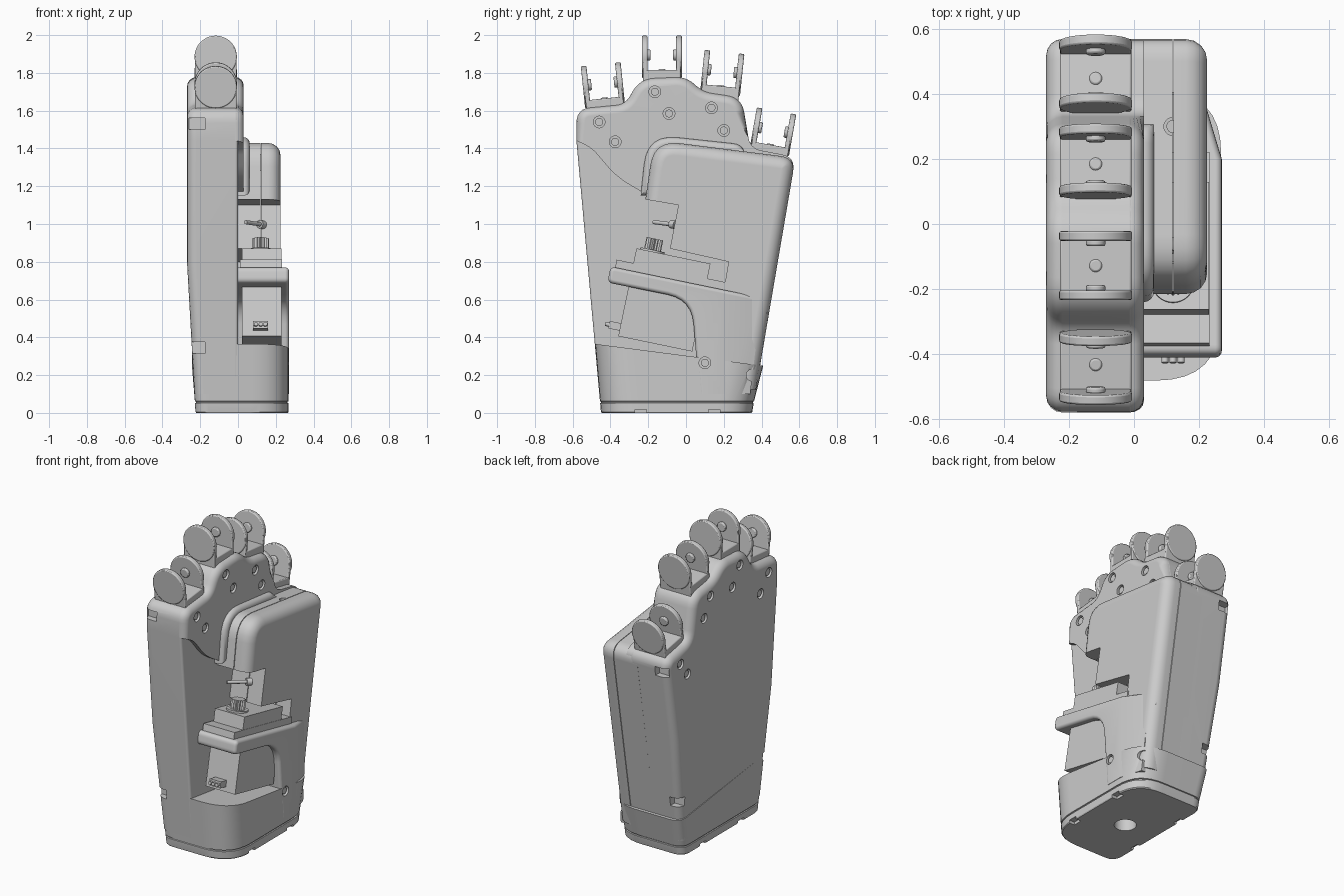
import bpy, bmesh, math
from mathutils import Vector, Matrix

cube = bpy.data.objects.get("Cube")
if cube:
    bpy.data.objects.remove(cube, do_unlink=True)

grey = bpy.data.materials.new("plain_grey")
grey.use_nodes = True
grey.diffuse_color = (0.6, 0.6, 0.6, 1)
grey.node_tree.nodes["Principled BSDF"].inputs["Base Color"].default_value = (0.6, 0.6, 0.6, 1)


def smooth(obj):
    obj.data.shade_smooth()
    obj.data.set_sharp_from_angle(angle=math.radians(32))
    obj.modifiers.new("Normals", 'WEIGHTED_NORMAL').keep_sharp = True


def finish(bm, name, shade=True):
    bmesh.ops.recalc_face_normals(bm, faces=bm.faces)
    mesh = bpy.data.meshes.new(name)
    bm.to_mesh(mesh)
    bm.free()
    mesh.materials.append(grey)
    obj = bpy.data.objects.new(name, mesh)
    bpy.context.collection.objects.link(obj)
    if shade:
        smooth(obj)
    return obj


def add_cyl(bm, p, q, r, n=24):
    p, q = Vector(p), Vector(q)
    turn = (q - p).to_track_quat('Z', 'Y').to_matrix().to_4x4()
    return bmesh.ops.create_cone(bm, cap_ends=True, segments=n, radius1=r, radius2=r,
                                 depth=(q - p).length,
                                 matrix=Matrix.Translation((p + q) / 2) @ turn)["verts"]


def add_box(bm, lo, hi):
    lo, hi = Vector(lo), Vector(hi)
    bmesh.ops.create_cube(bm, size=1, matrix=Matrix.Translation((lo + hi) / 2)
                          @ Matrix.Diagonal((*(hi - lo), 1)))


def slice_mesh(bm, co, no):
    bmesh.ops.bisect_plane(bm, geom=bm.verts[:] + bm.edges[:] + bm.faces[:],
                           plane_co=co, plane_no=no)


def round_corners(points, steps=6):
    """Outline of (a, b, cut): each corner becomes a curve starting cut away from it."""
    out = []
    for i, (a, b, cut) in enumerate(points):
        p = Vector((a, b))
        if not cut:
            out.append(p)
            continue
        before = Vector(points[i - 1][:2])
        after = Vector(points[(i + 1) % len(points)][:2])
        s = p + (before - p).normalized() * cut
        e = p + (after - p).normalized() * cut
        for k in range(steps + 1):
            t = k / steps
            out.append(s * (1 - t) ** 2 + p * 2 * t * (1 - t) + e * t * t)
    return out


def prism(outline, x0, x1, rim0=0, rim1=0, rule=lambda y, z: True):
    """Extrude a y-z outline along x and round the rims where the rule holds."""
    bm = bmesh.new()
    pts = round_corners(outline)
    face = bm.faces.new([bm.verts.new((x0, p.x, p.y)) for p in pts])
    new = bmesh.ops.extrude_face_region(bm, geom=[face], use_keep_orig=True)["geom"]
    for v in new:
        if isinstance(v, bmesh.types.BMVert):
            v.co.x = x1
    bmesh.ops.recalc_face_normals(bm, faces=bm.faces)
    for x, width in ((x0, rim0), (x1, rim1)):
        if width:
            rim = []
            for e in bm.edges:
                mid = (e.verts[0].co + e.verts[1].co) / 2
                if all(abs(v.co.x - x) < 1e-5 for v in e.verts) and rule(mid.y, mid.z):
                    rim.append(e)
            bmesh.ops.bevel(bm, geom=rim, offset=width, segments=4, profile=0.5,
                            affect='EDGES', clamp_overlap=False)
    return bm


# Palm slab, its back leaning in toward the wrist
knuckle_line = [(-0.58, 1.61, 0.075), (-0.32, 1.635, 0.05), (-0.245, 1.77, 0.08),
                (0, 1.78, 0.06), (0.09, 1.7, 0.05), (0.295, 1.67, 0.08),
                (0.34, 1.4, 0.06), (0.58, 1.355, 0.075)]
bm = prism([(-0.459, 0.1, 0), (-0.58, 1.44, 0)] + knuckle_line + [(0.367, 0.1, 0)],
           -0.27, 0, 0.05, 0.015, lambda y, z: z > 0.11)
slice_mesh(bm, (0, 0, 0.8), (0, 0, 1))
for v in bm.verts:
    if v.co.x < -0.1 and v.co.z < 0.8:
        v.co.x += 0.045 * (1 - v.co.z / 0.8)
palm = finish(bm, "palm", False)

# Thicker knuckle plate with a curved lower border
plate = [(-0.58, 1.44, 0), (-0.5, 1.405, 0.05), (-0.37, 1.25, 0.08), (-0.2, 1.15, 0),
         (0.3, 1.2, 0), (0.54, 1.2, 0)]
bm = prism(knuckle_line + plate[::-1], -0.1, 0.03, 0, 0.045, lambda y, z: z > 1.45)
knuckle_plate = finish(bm, "knuckle_plate", False)

# Soft step between the knuckle plate and the cover
step = [(-0.24, 1.15, 0), (-0.205, 1.475, 0.16), (0.31, 1.42, 0.06), (0.31, 1.2, 0)]
finish(prism(step, -0.05, 0.062, 0, 0.031, lambda y, z: y < 0.3 and z > 1.16), "cover_step")

# Wrist base: stacked rings with a seam groove and a sloping top
bm = bmesh.new()
rings = []
for z, inset in ((0, 0.004), (0.006, 0), (0.052, 0), (0.054, 0.006),
                 (0.06, 0.006), (0.062, 0), (0.35, 0)):
    back, front = -0.27 + 0.045 * (1 - z / 0.8) + inset, 0.268 - inset
    low, high = -0.45 - 0.09 * z + inset, 0.35 + 0.167 * z - inset
    ring = [bm.verts.new((p.x, p.y, z)) for p in round_corners(
        [(back, low, 0.07), (front, low, 0.2), (front, high, 0.19), (back, high, 0.07)], 8)]
    if z > 0.3:
        for v in ring:
            v.co.z = 0.365 - 0.13 * (v.co.y + 0.48)
    rings.append(ring)
for a, b in zip(rings, rings[1:]):
    for i in range(len(a)):
        bm.faces.new((a[i - 1], a[i], b[i], b[i - 1]))
bm.faces.new(rings[0])
bm.faces.new(rings[-1])
wrist_base = finish(bm, "wrist_base", False)

# Thumb-side cover in two shells with a thin seam between them
cover = [(-0.215, 1.13, 0), (-0.17, 1.445, 0.14), (0.58, 1.35, 0.08), (0.37, 0.12, 0),
         (0.12, 0.16, 0), (0.225, 0.8, 0), (-0.085, 0.87, 0), (-0.04, 1.1, 0)]
outer = lambda y, z: z > 1.135 or (y > 0.3 and z > 0.13)
cover_inner = finish(prism(cover, -0.05, 0.118), "cover_inner_shell", False)
cover_outer = finish(prism(cover, 0.122, 0.225, 0, 0.065, outer), "cover_outer_shell", False)

# Motor housing with an arched arm, sloping away toward the thumb side
housing_shape = [(-0.4, 0.775, 0.03), (-0.415, 0.69, 0.03), (0.03, 0.6, 0.13),
                 (0.07, 0.1, 0), (0.34, 0.1, 0), (0.4, 0.61, 0)]
bm = prism(housing_shape, -0.02, 0.27, 0, 0.02, lambda y, z: z > 0.11 and y < 0.35)
slice_mesh(bm, (0, 0.2, 0), (0, 1, 0))
for v in bm.verts:
    if v.co.y > 0.2 and v.co.x > 0.2:
        v.co.x -= 0.3 * (v.co.y - 0.2)
housing = finish(bm, "motor_housing", False)

# Screw positions as (x of surface, facing, y, z)
knuckle_screws = [(-0.46, 1.54), (-0.375, 1.435), (-0.165, 1.7), (-0.09, 1.585),
                  (0.135, 1.615), (0.2, 1.495)]
screws = [(0.03, 1, y, z) for y, z in knuckle_screws]
screws += [(-0.27, -1, y, z) for y, z in knuckle_screws + [(0.44, 1.29), (0.37, 1.2)]]
screws += [(0.225, 1, y, z) for y, z in ((-0.055, 1.175), (0.145, 1.235), (0.49, 1.28))]
screws += [(0.27, 1, 0.1, 0.265), (0.2, 1, 0.35, 0.2), (0.2, 1, 0.41, 0.53)]

# Cutter for screw holes, side pockets, cable hole and base notches
bm = bmesh.new()
for x, side, y, z in screws:
    add_cyl(bm, (x + side * 0.06, y, z), (x - side * 0.02, y, z), 0.031)
for y, z in ((-0.59, 1.53), (-0.485, 0.345), (0.57, 1.27), (0.415, 0.37)):
    add_box(bm, (-0.26, y - 0.05, z - 0.03), (-0.175, y + 0.05, z + 0.03))
add_cyl(bm, (0, -0.08, -0.05), (0, -0.08, 0.085), 0.065, 32)
add_cyl(bm, (0.12, 0.3, 1.3), (0.12, 0.3, 1.5), 0.028)
for y in (-0.24, 0.15):
    for x in (-0.23, 0.26):
        add_box(bm, (x - 0.03, y - 0.03, -0.02), (x + 0.03, y + 0.03, 0.018))
cutter = finish(bm, "hole_cutter", False)
cutter.hide_render = True
cutter.hide_set(True)

for obj in (palm, knuckle_plate, wrist_base, cover_inner, cover_outer, housing):
    mod = obj.modifiers.new("Holes", 'BOOLEAN')
    mod.operation, mod.solver, mod.object = 'DIFFERENCE', 'EXACT', cutter
    graph = bpy.context.evaluated_depsgraph_get()
    cut = bpy.data.meshes.new_from_object(obj.evaluated_get(graph))
    obj.modifiers.clear()
    # A sound cut always adds corners
    if len(cut.vertices) > len(obj.data.vertices):
        obj.data = cut
    smooth(obj)
bpy.data.objects.remove(cutter, do_unlink=True)

# Screw heads sunk in their holes
bm = bmesh.new()
for x, side, y, z in screws:
    add_cyl(bm, (x - side * 0.03, y, z), (x - side * 0.007, y, z), 0.021)
add_cyl(bm, (0.12, 0.3, 1.28), (0.12, 0.3, 1.37), 0.02)
finish(bm, "screw_heads")

# Finger joints: a pair of round tabs on a platform
joints = {"little": (-0.428, 1.62, 6), "middle": (-0.128, 1.77, 0),
          "index": (0.18, 1.685, -6), "thumb": (0.44, 1.375, -10)}
for finger, (y, z, lean) in joints.items():
    bm = bmesh.new()
    add_box(bm, (-0.11, -0.09, -0.06), (0.11, 0.09, 0.045))
    for s in (-1, 1):
        add_cyl(bm, (0, s * 0.076, 0.115), (0, s * 0.106, 0.115), 0.112, 48)
        near, far = sorted((s * 0.076, s * 0.1))
        add_box(bm, (-0.11, near, -0.06), (0.11, far, 0.115))
        add_cyl(bm, (0, s * 0.08, 0.125), (0, s * 0.06, 0.125), 0.03)
    add_cyl(bm, (0, 0, 0.03), (0, 0, 0.05), 0.02)
    joint = finish(bm, finger + "_finger_joint", False)
    joint.location = (-0.118, y, z)
    joint.rotation_euler.x = math.radians(lean)
    edge = joint.modifiers.new("Soft edges", 'BEVEL')
    edge.width, edge.segments, edge.angle_limit = 0.006, 2, math.radians(40)
    smooth(joint)

# Motor with mounting flange, raised top and toothed shaft
bm = bmesh.new()
add_box(bm, (0.02, -0.2, -0.26), (0.23, 0.2, 0.16))
add_box(bm, (0.01, -0.29, 0.09), (0.232, 0.31, 0.135))
add_box(bm, (0.02, -0.2, 0.15), (0.23, 0.2, 0.215))
add_cyl(bm, (0.12, -0.115, 0.2), (0.12, -0.115, 0.225), 0.065, 32)
for i, v in enumerate(add_cyl(bm, (0.12, -0.115, 0.2), (0.12, -0.115, 0.285), 0.045, 32)):
    if (i // 2) % 2:
        v.co.x = 0.12 + (v.co.x - 0.12) * 0.82
        v.co.y = -0.115 + (v.co.y + 0.115) * 0.82
add_box(bm, (0.08, -0.26, -0.23), (0.16, -0.19, -0.19))
for x in (0.095, 0.12, 0.145):
    add_cyl(bm, (x, -0.28, -0.21), (x, -0.2, -0.21), 0.011, 12)
motor = finish(bm, "motor")
motor.location = (0, -0.11, 0.62)
motor.rotation_euler.x = math.radians(-11.7)

# Loose pin above the shaft
bm = bmesh.new()
add_cyl(bm, (0.04, -0.17, 1.01), (0.12, -0.075, 0.998), 0.011, 16)
add_cyl(bm, (0.115, -0.08, 0.999), (0.135, -0.055, 0.995), 0.022, 16)
finish(bm, "cable_pin")
